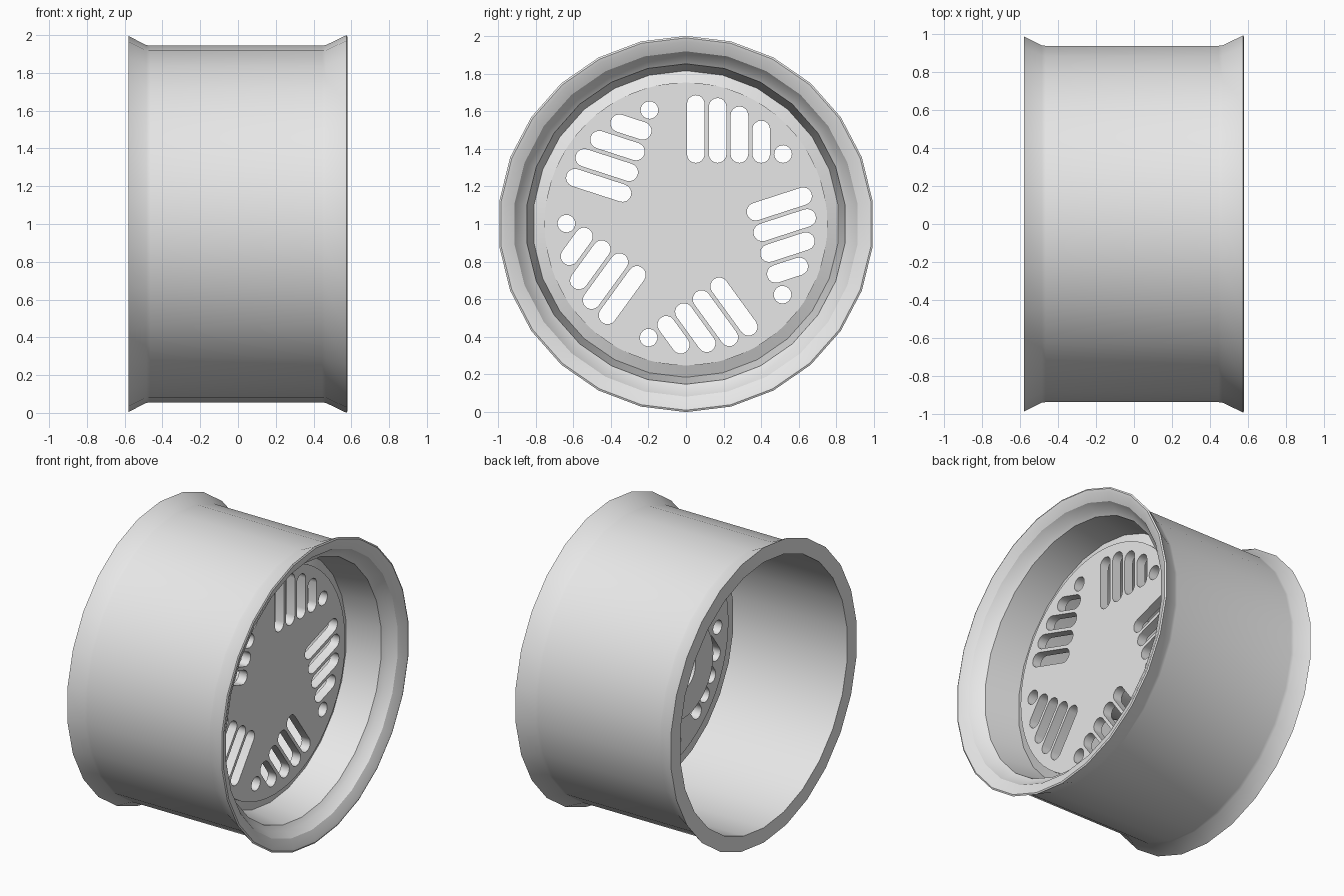
import bpy
import bmesh
from math import cos, sin, pi, radians
from mathutils import Matrix

cube = bpy.data.objects.get("Cube")
if cube:
    bpy.data.objects.remove(cube, do_unlink=True)

SEGMENTS = 26
grey = bpy.data.materials.new("light_grey_metal")
grey.use_nodes = True
colour = (0.8, 0.8, 0.8, 1)
grey.diffuse_color = colour
for node in grey.node_tree.nodes:
    if node.type == "BSDF_PRINCIPLED":
        node.inputs["Base Color"].default_value = colour


def select_only(obj):
    bpy.ops.object.select_all(action="DESELECT")
    obj.select_set(True)
    bpy.context.view_layer.objects.active = obj


def lathe(name, profile, segments):
    """Spin a closed (x, radius) profile around the axle."""
    bm = bmesh.new()
    verts = [bm.verts.new((x, 0, r)) for x, r in profile]
    edges = [bm.edges.new((verts[i - 1], verts[i])) for i in range(len(verts))]
    bmesh.ops.spin(bm, geom=verts + edges, cent=(0, 0, 0), axis=(1, 0, 0),
                   angle=2 * pi, steps=segments, use_merge=True)
    bmesh.ops.remove_doubles(bm, verts=bm.verts[:], dist=0.0001)
    bmesh.ops.recalc_face_normals(bm, faces=bm.faces[:])
    mesh = bpy.data.meshes.new(name)
    bm.to_mesh(mesh)
    bm.free()
    obj = bpy.data.objects.new(name, mesh)
    bpy.context.collection.objects.link(obj)
    obj.location.z = 1
    mesh.materials.append(grey)
    select_only(obj)
    bpy.ops.object.shade_smooth_by_angle(angle=radians(28))


def arc(cx, cy, r, start, end, steps):
    angles = [start + (end - start) * i / steps for i in range(steps + 1)]
    return [(cx + r * cos(a), cy + r * sin(a)) for a in angles]


def slot(x, bottom, top, r):
    """Outline of an upright slot with round ends."""
    return (arc(x, top - r, r, 0, pi, 8)
            + arc(x, bottom + r, r, pi, 2 * pi, 8))


def plate(name, outlines, back, front):
    """Flat plate facing +x; outlines after the first become holes."""
    curve = bpy.data.curves.new(name, "CURVE")
    curve.dimensions = "2D"
    curve.fill_mode = "BOTH"
    curve.extrude = (front - back) / 2
    for points in outlines:
        spline = curve.splines.new("POLY")
        spline.points.add(len(points) - 1)
        for p, (x, y) in zip(spline.points, points):
            p.co = (x, y, 0, 1)
        spline.use_cyclic_u = True
    obj = bpy.data.objects.new(name, curve)
    bpy.context.collection.objects.link(obj)
    select_only(obj)
    bpy.ops.object.convert(target="MESH")
    obj = bpy.context.view_layer.objects.active
    # Turn the flat drawing so that it faces along the axle
    turn = Matrix(((0, 0, 1, 0), (1, 0, 0, 0), (0, 1, 0, 0), (0, 0, 0, 1)))
    obj.data.transform(Matrix.Translation(((front + back) / 2, 0, 1)) @ turn)
    obj.data.materials.clear()
    obj.data.materials.append(grey)
    bpy.ops.object.shade_smooth_by_angle(angle=radians(28))


# Rim: barrel with flared flanges, stepped front bowl ending in a groove
# around the face, thin bowl shell, plain rear bore
lathe("rim", [
    (-0.58, 0.895), (-0.58, 0.995), (-0.485, 0.947), (-0.465, 0.945),
    (0.445, 0.945), (0.465, 0.947), (0.575, 1.0), (0.58, 0.99),
    (0.575, 0.97), (0.55, 0.918), (0.5, 0.885), (0.475, 0.852),
    (0.24, 0.815), (0.27, 0.745), (0.215, 0.745), (0.225, 0.83),
    (0.42, 0.862), (0.43, 0.895)], SEGMENTS)

# Wheel face: five fans of slots that shorten into a round hole
RADIUS = 0.047
fan = [slot(0.052 + 0.116 * i, 0.325, top, RADIUS)
       for i, top in enumerate((0.685, 0.67, 0.625, 0.55))]
fan.append(arc(0.516, 0.372, RADIUS, 0, 2 * pi, 16)[:-1])
outlines = [arc(0, 0, 0.752, 0, 2 * pi, 64)[:-1]]
for k in range(5):
    c, s = cos(2 * pi * k / 5), sin(2 * pi * k / 5)
    outlines += [[(c * x - s * y, s * x + c * y) for x, y in hole] for hole in fan]
plate("wheel_face", outlines, 0.21, 0.273)

# Hub ring behind the face
lathe("hub_ring", [(0.215, 0.13), (0.215, 0.32), (0.02, 0.32), (0.02, 0.13)], 32)
